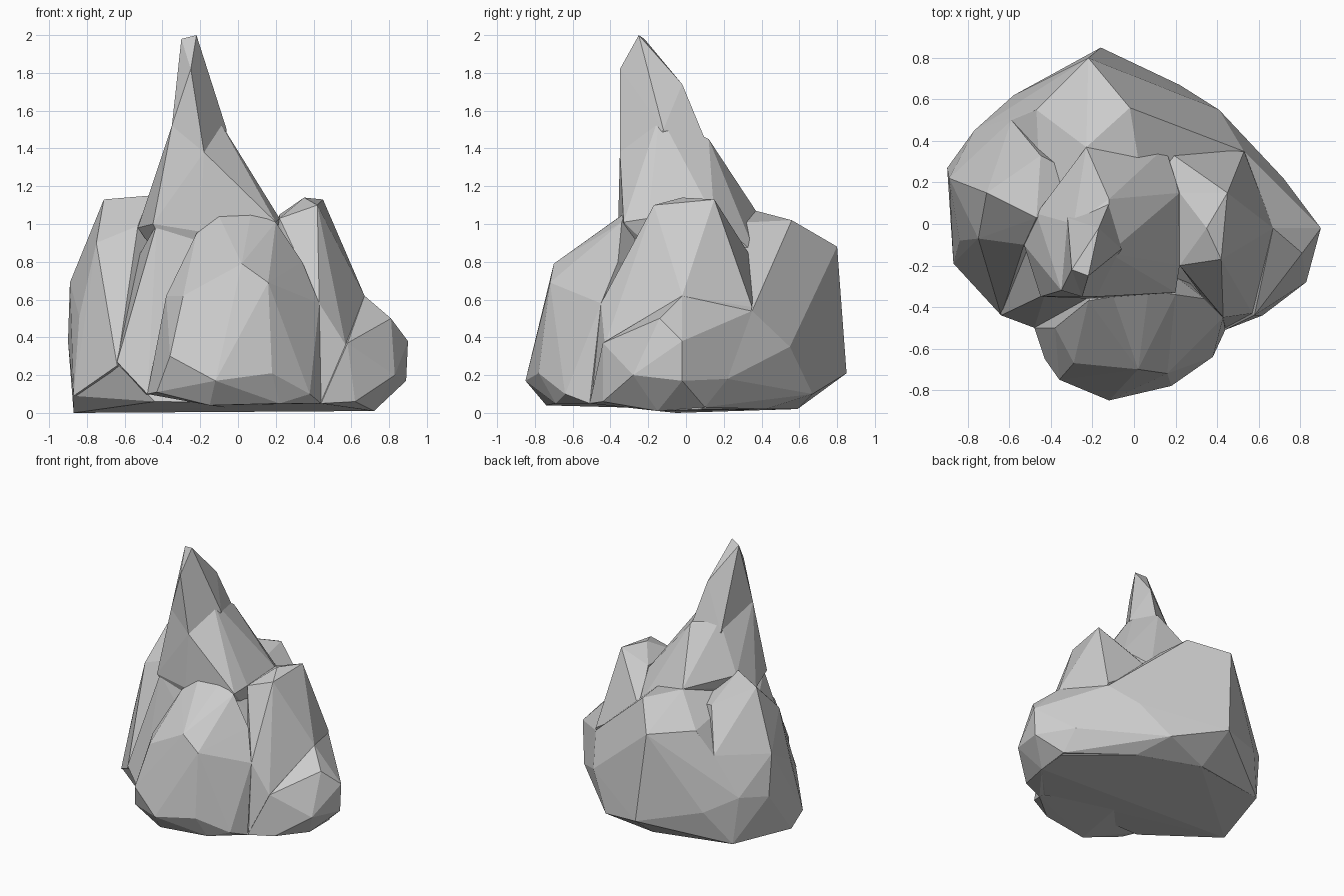
import bpy, bmesh


def hull(name, pts):
    """Faceted boulder: convex hull of a few corner points."""
    bm = bmesh.new()
    for p in pts:
        bm.verts.new(p)
    bmesh.ops.convex_hull(bm, input=bm.verts)
    bmesh.ops.delete(bm, geom=[v for v in bm.verts if not v.link_faces], context='VERTS')
    bmesh.ops.recalc_face_normals(bm, faces=bm.faces)
    me = bpy.data.meshes.new(name)
    bm.to_mesh(me)
    bm.free()
    ob = bpy.data.objects.new(name, me)
    bpy.context.collection.objects.link(ob)
    return ob


# main mass with the back shoulder
rock = hull("rock", [
    (-.23, .37, 1.07), (.12, .37, .84), (.18, .57, .63), (-.02, .56, 1.02),
    (-.22, .80, .88), (-.47, .55, .88), (-.59, .50, .70), (.41, .55, .35),
    (.53, .35, .54), (.22, .67, .10), (-.16, .85, .21), (-.58, .62, .30),
    (-.77, .45, .40), (-.43, -.34, 1.0), (.12, -.30, .98), (-.64, -.44, .27),
    (-.48, -.50, .10), (.42, -.48, .05), (-.13, .59, .02), (-.73, .47, .04),
    (.33, .42, .02), (.73, .10, .03), (.72, .22, .18)])

# broad flat foot
base = hull("base", [
    (-.73, .47, .04), (-.13, .58, .02), (.33, .42, .02), (.73, .08, .02),
    (.72, -.15, .01), (.61, -.43, .06), (.42, -.47, .05), (-.44, -.49, .06),
    (-.87, -.05, 0), (-.87, -.18, .09), (-.64, -.43, .26), (-.77, .44, .40),
    (.5, -.3, .3), (-.2, -.4, .3), (.3, .4, .3)])

# tall spire tip
spire = hull("spire", [
    (-.22, -.25, 2.0), (-.30, -.22, 1.98), (-.25, -.35, 1.82), (-.17, -.02, 1.74),
    (-.12, -.12, 1.64), (-.12, .10, 1.45), (-.35, -.32, 1.52), (-.18, -.35, 1.38),
    (-.32, .03, 1.40), (-.34, -.30, 1.15), (-.06, -.12, 1.5), (-.10, -.2, 1.2)])

# neck that flares from the spire into the mass
neck = hull("neck", [
    (-.35, -.32, 1.52), (-.12, -.14, 1.58), (-.12, .12, 1.45), (-.29, 0, 1.48),
    (-.18, -.35, 1.38), (.10, -.18, 1.22), (.05, .02, 1.28), (-.45, -.35, 1.0),
    (-.53, -.10, .98), (-.47, .05, 1.12), (-.23, .37, 1.07), (.15, .37, .84),
    (.22, .15, 1.03), (.22, -.20, 1.03), (.20, -.33, 1.01), (-.2, -.36, .96),
    (-.2, -.2, .5), (.1, .2, .5)])

# front boulder
front = hull("front_boulder", [
    (-.10, -.35, 1.04), (.07, -.32, 1.06), (.20, -.34, 1.01), (-.22, -.37, .95),
    (.34, -.36, .80), (.43, -.45, .58), (.02, -.70, .79), (.16, -.72, .69),
    (-.29, -.67, .62), (-.38, -.50, .62), (-.36, -.75, .30), (-.12, -.85, .17),
    (.18, -.78, .21), (.38, -.64, .10), (.44, -.51, .05), (-.43, -.65, .11),
    (-.48, -.50, .10), (-.15, -.74, .04), (.22, -.69, .05), (0, 0, .02), (0, -.1, .8)])

# left boulder
left = hull("left_boulder", [
    (-.71, .15, 1.13), (-.47, .03, 1.15), (-.53, -.10, .99), (-.75, -.07, .90),
    (-.89, .22, .69), (-.90, .27, .38), (-.84, -.08, .51), (-.87, -.19, .09),
    (-.87, -.05, 0), (-.77, .45, .40), (-.59, .50, .70), (-.45, .33, .99),
    (-.64, -.44, .25), (-.73, .47, .04), (-.2, .1, .1), (-.2, .2, .9)])

# right peak and the low shelf beside it
peak = hull("right_peak", [
    (.42, -.17, 1.10), (.35, -.02, 1.14), (.45, .15, 1.13), (.22, -.20, 1.03),
    (.22, .15, 1.05), (.43, -.45, .58), (.67, -.02, .62), (.53, .35, .56),
    (.44, -.50, .06), (.57, -.43, .36), (.62, .2, .1), (.15, .36, .80), (.1, 0, .3)])
shelf = hull("right_shelf", [
    (.67, -.02, .62), (.81, -.14, .50), (.58, -.44, .37), (.90, -.02, .38),
    (.89, -.02, .17), (.83, -.28, .20), (.62, -.44, .06), (.44, -.51, .05),
    (.72, -.15, .01), (.72, .22, .18), (.53, .35, .54), (.73, .10, .03), (.2, 0, .1)])

# fuse everything into one solid
parts = [base, spire, neck, front, left, peak, shelf]
for p in parts:
    m = rock.modifiers.new("fuse_" + p.name, 'BOOLEAN')
    m.operation = 'UNION'
    m.solver = 'EXACT'
    m.object = p
bpy.context.view_layer.update()
dg = bpy.context.evaluated_depsgraph_get()
fused = bpy.data.meshes.new_from_object(rock.evaluated_get(dg))
rock.modifiers.clear()
rock.data = fused
for p in parts:
    bpy.data.objects.remove(p)
